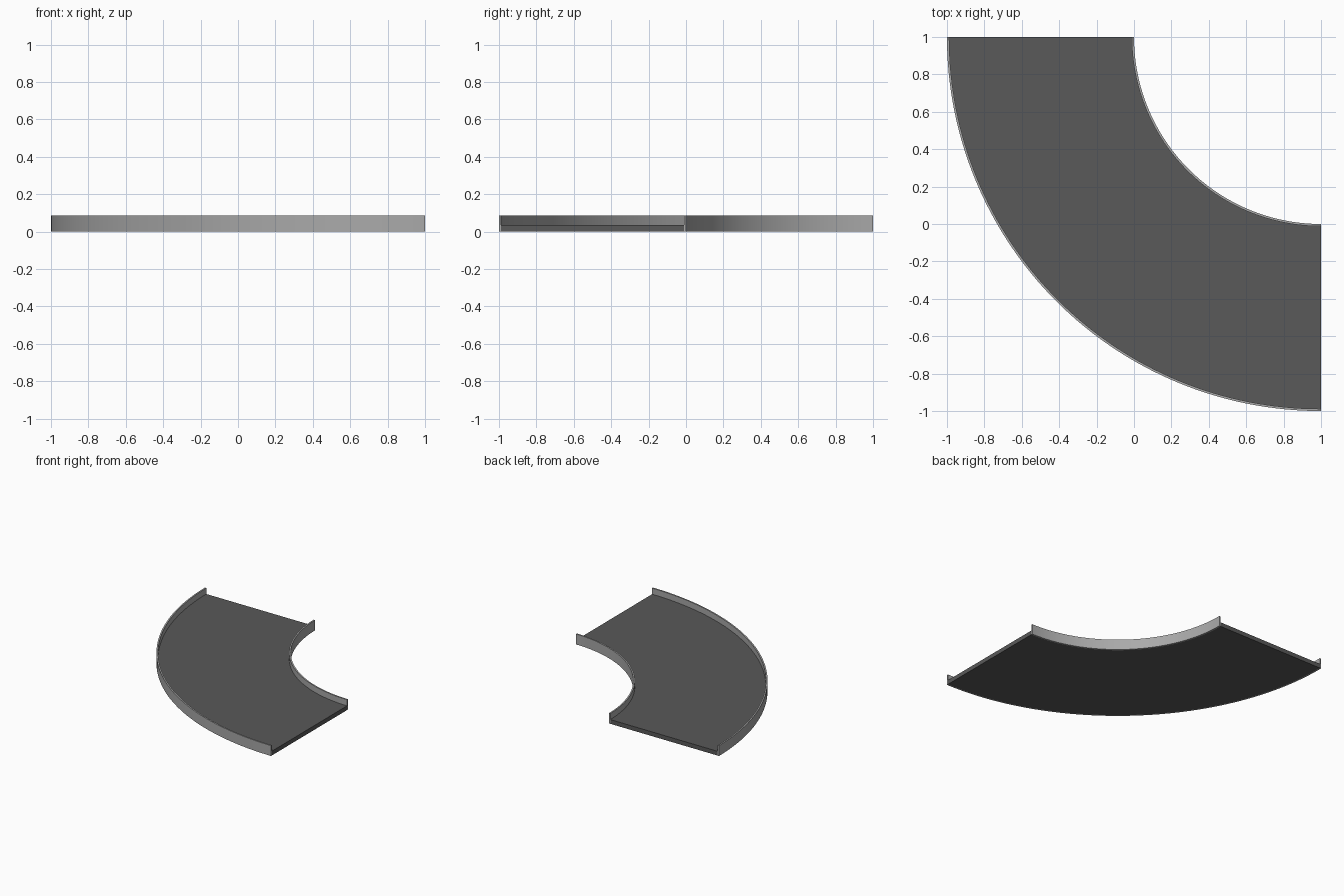
import bpy, bmesh, math
from mathutils import Matrix, Vector

if "Cube" in bpy.data.objects:
    bpy.data.objects.remove(bpy.data.objects["Cube"])

CENTRE = Vector((1, 1, 0))   # centre of the quarter-circle bend
SEGMENTS = 64
INNER, OUTER, WALL = 1.0, 2.0, 0.012
DECK_TOP, RAIL_TOP = 0.035, 0.085


def material(name, shade):
    m = bpy.data.materials.new(name)
    m.diffuse_color = (shade, shade, shade, 1)
    m.use_nodes = True
    m.node_tree.nodes["Principled BSDF"].inputs["Base Color"].default_value = m.diffuse_color
    return m


def bend(name, r0, r1, top, mat):
    """Sweep a rectangular section a quarter turn, leaving capped ends."""
    bm = bmesh.new()
    section = [(r0, 0), (r1, 0), (r1, top), (r0, top)]
    start = bm.faces.new([bm.verts.new((1 - r, 1, z)) for r, z in section])
    result = bmesh.ops.spin(bm, geom=[start] + start.edges[:] + start.verts[:],
                            cent=CENTRE, axis=(0, 0, 1),
                            angle=math.pi / 2, steps=SEGMENTS)
    # Keep a start cap if the spin consumed it
    if not any(f.is_valid and all(abs(v.co.y - 1) < 1e-5 for v in f.verts)
               for f in bm.faces):
        bmesh.ops.holes_fill(bm, edges=bm.edges[:], sides=4)
    bmesh.ops.recalc_face_normals(bm, faces=bm.faces[:])
    mesh = bpy.data.meshes.new(name)
    bm.to_mesh(mesh)
    bm.free()
    mesh.materials.append(mat)
    obj = bpy.data.objects.new(name, mesh)
    bpy.context.collection.objects.link(obj)
    bpy.ops.object.select_all(action='DESELECT')
    obj.select_set(True)
    bpy.context.view_layer.objects.active = obj
    bpy.ops.object.shade_smooth_by_angle(angle=math.radians(30))
    return obj


dark = material("dark_deck", 0.1)
grey = material("grey_rail", 0.4)

# Curved floor between two thin upright side walls
bend("curved_deck", INNER + WALL, OUTER - WALL, DECK_TOP, dark)
bend("inner_rail", INNER, INNER + WALL, RAIL_TOP, grey)
bend("outer_rail", OUTER - WALL, OUTER, RAIL_TOP, grey)
